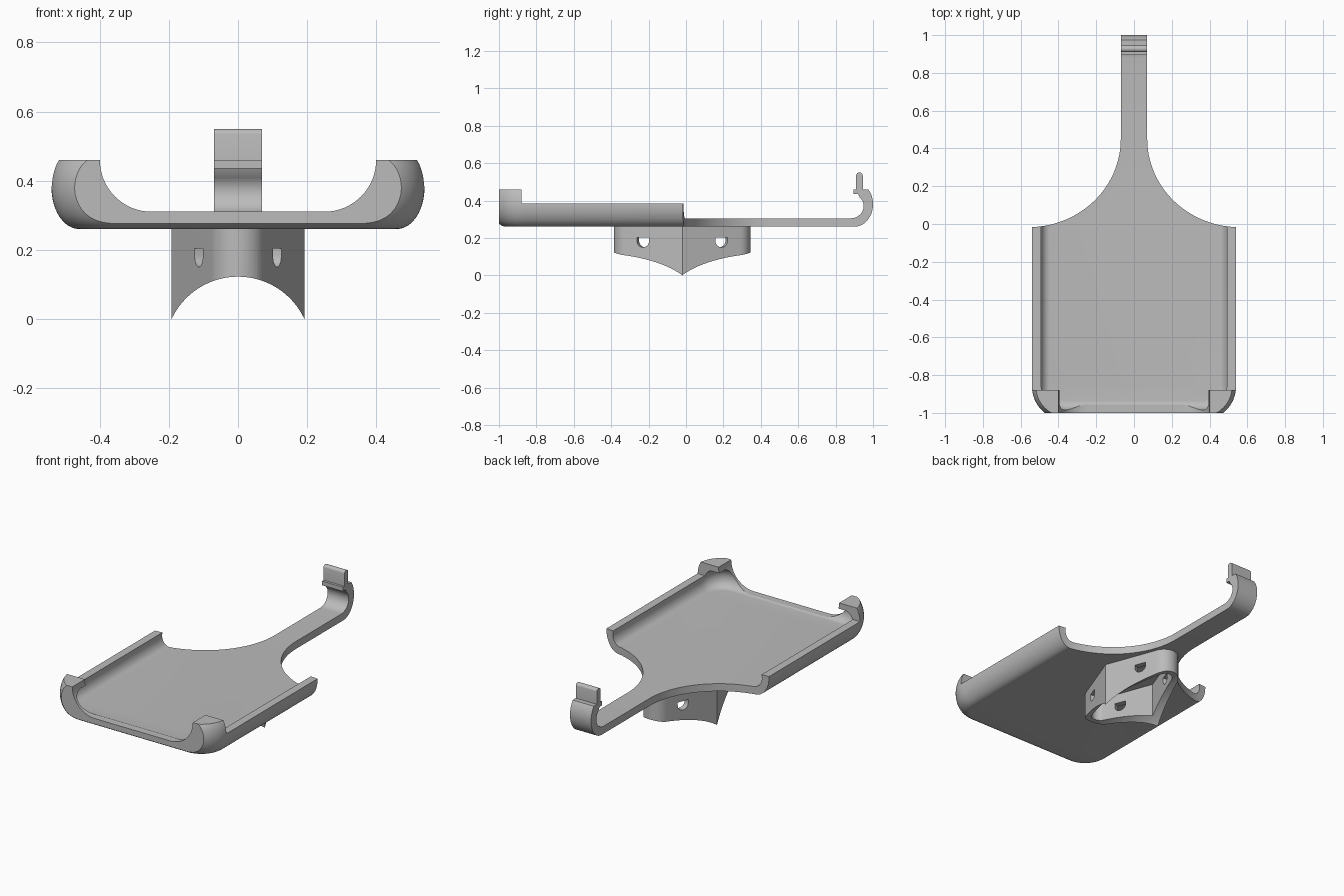
import bpy, bmesh
from math import sin, cos, pi, sqrt, asin, acos, atan2
from mathutils import Matrix, Vector

if "Cube" in bpy.data.objects:
    bpy.data.objects.remove(bpy.data.objects["Cube"], do_unlink=True)

grey = bpy.data.materials.new("plain grey")
grey.use_nodes = True
grey.diffuse_color = (0.5, 0.5, 0.5, 1)
grey.node_tree.nodes["Principled BSDF"].inputs["Base Color"].default_value = (0.5, 0.5, 0.5, 1)


def finish(name, bm):
    bmesh.ops.recalc_face_normals(bm, faces=bm.faces)
    mesh = bpy.data.meshes.new(name)
    bm.to_mesh(mesh)
    bm.free()
    mesh.materials.append(grey)
    obj = bpy.data.objects.new(name, mesh)
    bpy.context.collection.objects.link(obj)
    return obj


def loft(name, rings):
    """Skin a stack of closed rings and cap both ends."""
    bm = bmesh.new()
    rows = [[bm.verts.new(p) for p in ring] for ring in rings]
    for low, high in zip(rows, rows[1:]):
        for i in range(len(low)):
            bm.faces.new((low[i - 1], low[i], high[i], high[i - 1]))
    bm.faces.new(rows[0])
    bm.faces.new(rows[-1])
    return finish(name, bm)


def frame(u, v, w, origin=(0, 0, 0)):
    m = Matrix((u, v, w)).transposed().to_4x4()
    m.translation = Vector(origin)
    return m


X, Y, Z = (1, 0, 0), (0, 1, 0), (0, 0, 1)
PLAN, FRONT, SIDE = frame(X, Y, Z), frame(X, Z, Y), frame(Y, Z, X)


def prism(name, pts, lo, hi, m):
    return loft(name, [[m @ Vector((u, v, w)) for u, v in pts] for w in (lo, hi)])


def arc(cx, cy, rx, ry, a0, a1, n=16):
    steps = [a0 + (a1 - a0) * i / n for i in range(n + 1)]
    return [(cx + rx * cos(a), cy + ry * sin(a)) for a in steps]


def box(x0, x1, y0, y1):
    return [(x0, y0), (x1, y0), (x1, y1), (x0, y1)]


def cut(obj, tool, operation="DIFFERENCE"):
    tool.hide_render = True
    mod = obj.modifiers.new("cut", "BOOLEAN")
    mod.operation, mod.solver, mod.object = operation, "EXACT", tool
    bpy.context.view_layer.objects.active = obj
    bpy.ops.object.modifier_apply(modifier=mod.name)
    bpy.data.objects.remove(tool, do_unlink=True)


def pillow(name, half, front, back, radius, mid, rx, rz, top):
    """Rounded slab with bulging sides, square at the back."""
    rings = []
    for inset, z in arc(rx, mid, -rx, rz, -pi / 2, top, 18):
        r, cx, cy = radius - inset, half - radius, front + radius
        ring = [(half - inset, back), (-half + inset, back)]
        ring += arc(-cx, cy, r, r, pi, 1.5 * pi) + arc(cx, cy, r, r, 1.5 * pi, 2 * pi)
        rings.append([(x, y, z) for x, y in ring])
    return loft(name, rings)


# Tray: bulging outer slab, hollowed and trimmed
SEAM = 0.45
tray = pillow("tray", 0.54, -1.04, SEAM, 0.18, 0.38, 0.08, 0.12, asin(2 / 3))
cavity = pillow("cavity", 0.495, -0.985, SEAM + 0.1, 0.135, 0.365, 0.05, 0.06, pi / 2 - 0.02)
cut(tray, cavity)
flare = arc(0.56, SEAM, 0.49, 0.467, pi, 1.5 * pi, 28)
outline = [(-0.6, -1), (0.6, -1), (0.6, -0.017)] + flare[::-1] + [(0.07, 0.6)]
outline += [(-0.07, 0.6)] + [(-x, y) for x, y in flare] + [(-0.6, -0.017)]
cut(tray, prism("outline", outline, 0.1, 0.7, PLAN), "INTERSECT")
# Lower side walls, leaving the two corner posts
cut(tray, prism("wall_trim", box(-0.7, 0.7, -0.88, 0.7), 0.385, 0.7, PLAN))
# Scooped front opening
scoop = arc(0.25, 0.46, 0.15, 0.15, 0, -pi / 2)
scoop = [(0.4, 0.6)] + scoop + [(-x, z) for x, z in scoop[::-1]] + [(-0.4, 0.6)]
cut(tray, prism("scoop", scoop, -1.2, -0.8, FRONT))

# Arm with hooked end and latch peg
hook = [(SEAM, 0.26)] + arc(0.9, 0.38, 0.1, 0.12, -pi / 2, asin(2 / 3))
hook += [(0.945, 0.46)] + arc(0.9275, 0.535, 0.0175, 0.015, 0, pi, 8)
hook += [(0.91, 0.46), (0.895, 0.46), (0.895, 0.435), (0.92, 0.435)]
hook += arc(0.88, 0.37, 0.07, 0.065, pi / 4, -pi / 2) + [(SEAM, 0.305)]
arm = prism("hooked_arm", hook, -0.07, 0.07, SIDE)

# Mount: hollow rounded diamond under the tray
TIP, REACH, ROUND, WALL, MID = 0.192, 0.285, 0.08, 0.035, -0.02
slant = acos(ROUND / sqrt(TIP ** 2 + REACH ** 2)) - atan2(REACH, TIP)


def diamond(inset):
    r, tip = ROUND - inset, TIP - inset / cos(slant)
    back = arc(0, MID + REACH, r, r, slant, pi - slant)
    front = arc(0, MID - REACH, r, r, pi + slant, 2 * pi - slant)
    return [(tip, MID)] + back + [(-tip, MID)] + front


mount = prism("mount", diamond(0), 0, 0.26, PLAN)
cut(mount, prism("hollow", diamond(WALL), -0.1, 0.4, PLAN))
cut(mount, prism("saddle", arc(0, -0.09, 0.212, 0.212, 0, 2 * pi, 96)[:-1], -1, 1, FRONT))
# Strap slots through the four slanted walls
slot = [(0.035, 0.203)] + arc(0, 0.185, 0.035, 0.035, 0, -pi, 14) + [(-0.035, 0.203)]
for sx in (1, -1):
    for sy in (1, -1):
        normal = (sx * cos(slant), sy * sin(slant), 0)
        along = (-normal[1], normal[0], 0)
        spot = (sx * (TIP - 0.21 * sin(slant) / cos(slant)), MID + sy * 0.21, 0)
        cut(mount, prism("slot", slot, -0.06, 0.03, frame(along, Z, normal, spot)))

# Smooth the curved surfaces, keep the edges crisp
for obj in (tray, arm, mount):
    bpy.ops.object.select_all(action="DESELECT")
    obj.select_set(True)
    bpy.context.view_layer.objects.active = obj
    bpy.ops.object.shade_smooth_by_angle(angle=0.5)
